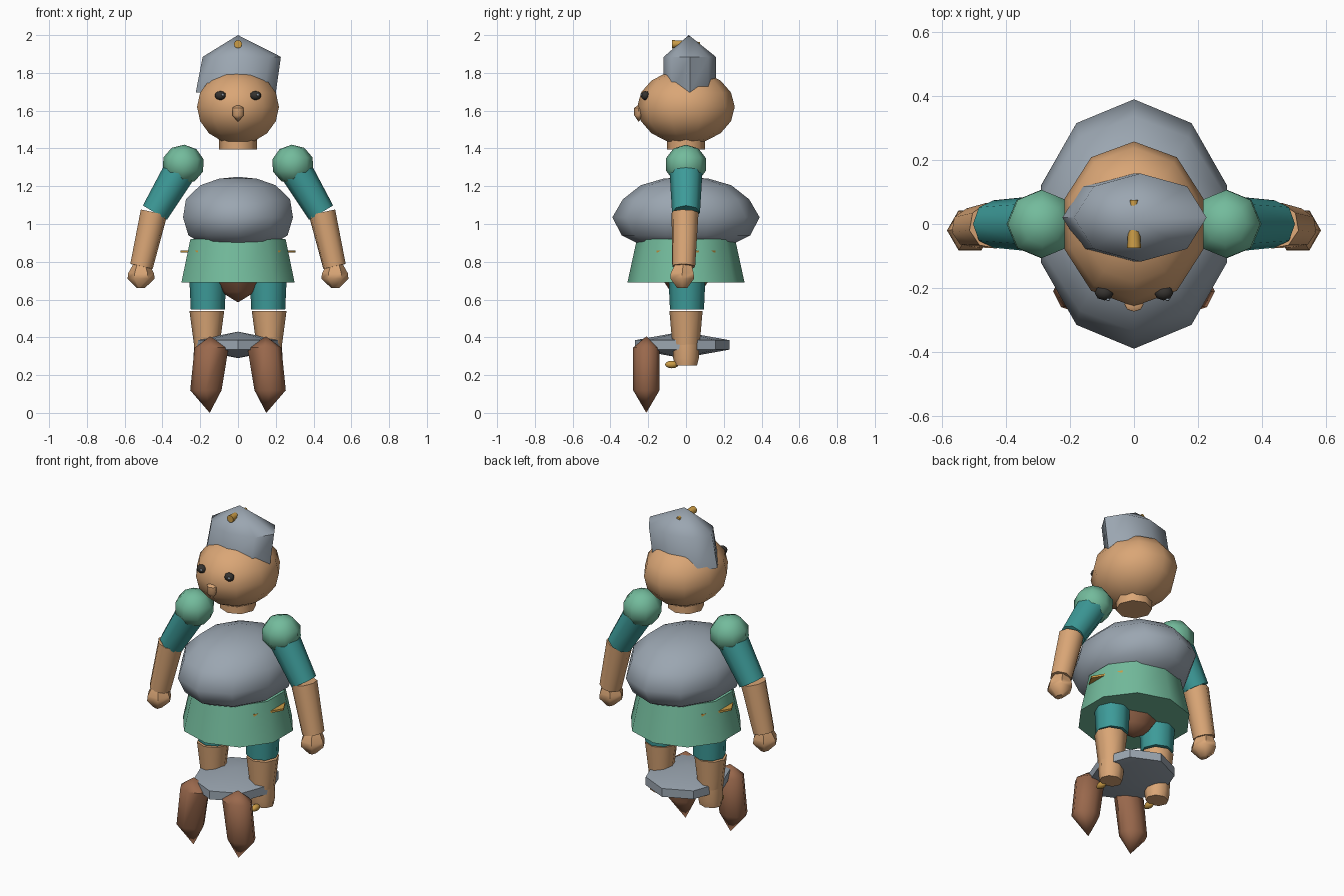
import bpy, bmesh, math
from mathutils import Vector

if "Cube" in bpy.data.objects:
    bpy.data.objects.remove(bpy.data.objects["Cube"])


def material(name, hexcode):
    def lin(c):
        return c / 12.92 if c <= 0.04045 else ((c + 0.055) / 1.055) ** 2.4
    m = bpy.data.materials.new(name)
    rgb = [int(hexcode[i:i + 2], 16) / 255 for i in (0, 2, 4)]
    m.diffuse_color = (*[lin(c) for c in rgb], 1)
    m.use_nodes = True
    m.node_tree.nodes["Principled BSDF"].inputs["Base Color"].default_value = m.diffuse_color
    return m


SKIN = material("skin", "DAA676")
GREY = material("steel grey", "9BA6B1")
GREEN = material("soft green", "73BB9C")
TEAL = material("teal", "3D9B99")
BROWN = material("leather brown", "99684C")
GOLD = material("gold", "CB9C46")
DARK = material("eye dark", "35322F")


def loft(name, rings, mat, n=8, phase=0.0, axis=(0, 0, 1), angle=50):
    """Skin a stack of elliptical rings (centre, rx, ry) set across an axis."""
    q = Vector((0, 0, 1)).rotation_difference(Vector(axis))
    bm = bmesh.new()
    loops = []
    for c, rx, ry in rings:
        c = Vector(c)
        if rx == 0:
            loops.append([bm.verts.new(c)])
            continue
        ts = [phase + 2 * math.pi * i / n for i in range(n)]
        loops.append([bm.verts.new(c + q @ Vector((rx * math.cos(t), ry * math.sin(t), 0)))
                      for t in ts])
    for a, b in zip(loops, loops[1:]):
        for i in range(n):
            j = (i + 1) % n
            quad = [a[i % len(a)], a[j % len(a)], b[j % len(b)], b[i % len(b)]]
            bm.faces.new(list(dict.fromkeys(quad)))
    for end in (loops[0], loops[-1]):
        if len(end) > 2:
            bm.faces.new(end)
    bmesh.ops.recalc_face_normals(bm, faces=bm.faces)
    me = bpy.data.meshes.new(name)
    bm.to_mesh(me)
    bm.free()
    me.materials.append(mat)
    ob = bpy.data.objects.new(name, me)
    bpy.context.collection.objects.link(ob)
    bpy.ops.object.select_all(action='DESELECT')
    ob.select_set(True)
    bpy.context.view_layer.objects.active = ob
    bpy.ops.object.shade_smooth_by_angle(angle=math.radians(angle))
    return ob


def limb(name, a, b, r1, r2, mat, n=8):
    d = (Vector(b) - Vector(a)).normalized()
    return loft(name, [(a, r1, r1), (b, r2, r2)], mat, n, 0, d)


def ball(name, c, r, mat, n=8, rows=6, phase=0.0, axis=(0, 0, 1)):
    d = Vector(axis).normalized()
    rings = []
    for k in range(rows + 1):
        t = math.pi * k / rows
        s = math.sin(t) if 0 < k < rows else 0
        rings.append((Vector(c) - d * r[2] * math.cos(t), r[0] * s, r[1] * s))
    return loft(name, rings, mat, n, phase, axis, 60)


UP = math.pi / 2

# Head, neck and nose
ball("head", (0, 0, 1.62), (0.228, 0.258, 0.198), SKIN, 10, 8, UP)
loft("neck", [((0, 0, 1.395), 0.1, 0.1), ((0, 0, 1.47), 0.1, 0.1)], SKIN)
loft("nose", [((0, -0.25, 1.54), 0, 0), ((0, -0.252, 1.575), 0.03, 0.022),
              ((0, -0.25, 1.615), 0.03, 0.024), ((0, -0.245, 1.635), 0, 0)], SKIN, 8)

# Cap: leaning oval band with a pointed crown and a stud through it
loft("cap", [((-0.012, 0.02, 1.695), 0.212, 0.138), ((0.02, 0.02, 1.885), 0.207, 0.138),
             ((0, 0.015, 2.0), 0, 0)], GREY, 8, 0, (0, 0, 1), 60)
limb("cap_stud", (0, -0.075, 1.952), (0, 0.075, 1.952), 0.022, 0.012, GOLD)

# Rounded chest
loft("torso", [((0, 0, 0.875), 0.15, 0.19), ((0, 0, 0.895), 0.2, 0.25),
               ((0, 0, 0.94), 0.276, 0.34), ((0, 0, 1.035), 0.306, 0.39),
               ((0, 0, 1.13), 0.29, 0.335), ((0, 0, 1.205), 0.21, 0.24),
               ((0, 0, 1.24), 0.105, 0.12), ((0, 0, 1.25), 0, 0)],
     GREY, 10, UP, (0, 0, 1), 70)

# Skirt with belt and hip piece
loft("skirt", [((0, 0, 0.69), 0.315, 0.31), ((0, 0, 0.92), 0.265, 0.26)], GREEN, 10, UP)
loft("belt", [((0, 0, 0.849), 0.305, 0.22), ((0, 0, 0.861), 0.305, 0.22)], GOLD, 8)
loft("hip_piece", [((0, 0, 0.585), 0, 0), ((0, 0, 0.64), 0.09, 0.08),
                   ((0, 0, 0.7), 0.14, 0.12)], BROWN, 8)

# Flat lens-shaped plate between the shins
loft("shin_plate", [((0, -0.02, 0.29), 0, 0), ((0, -0.02, 0.335), 0.225, 0.25),
                    ((0, -0.02, 0.385), 0.225, 0.25), ((0, -0.02, 0.43), 0, 0)],
     GREY, 8, UP, (0, 0, 1), 40)

# Paired parts
for side, s in (("left", 1), ("right", -1)):
    # Eyes with a small glint
    ball(side + "_eye", (s * 0.093, -0.215, 1.68), (0.03, 0.024, 0.024), DARK)
    ball(side + "_eye_glint", (s * 0.093 + 0.012, -0.236, 1.684), (0.007, 0.005, 0.007),
         GREY, 6, 4)

    # Arms
    shoulder = (s * 0.29, 0, 1.315)
    elbow = (s * 0.44, 0, 1.06)
    wrist = (s * 0.511, -0.012, 0.775)
    ball(side + "_shoulder", shoulder, (0.112, 0.112, 0.105), GREEN, 8, 5, 0, (-s * 0.05, 0, 1))
    limb(side + "_upper_arm", (s * 0.30, 0, 1.295), elbow, 0.088, 0.074, TEAL)
    limb(side + "_forearm", (s * 0.445, -0.005, 1.06), wrist, 0.073, 0.062, SKIN)
    loft(side + "_hand", [((s * 0.515, -0.02, 0.66), 0.02, 0.03),
                          ((s * 0.513, -0.02, 0.71), 0.072, 0.072),
                          ((s * 0.513, -0.02, 0.74), 0.068, 0.07),
                          ((s * 0.513, -0.015, 0.787), 0.042, 0.05)], SKIN, 6)

    # Legs
    loft(side + "_thigh", [((s * 0.16, 0.005, 0.548), 0.09, 0.09),
                           ((s * 0.16, 0.005, 0.72), 0.098, 0.098)], TEAL)
    loft(side + "_shin", [((s * 0.165, 0, 0.36), 0.068, 0.072),
                          ((s * 0.165, 0, 0.54), 0.092, 0.088)], SKIN)
    loft(side + "_foot", [((s * 0.165, 0, 0.25), 0.065, 0.058),
                          ((s * 0.165, 0, 0.29), 0.07, 0.068),
                          ((s * 0.165, 0, 0.37), 0.068, 0.072)], SKIN)
    ball(side + "_ankle_pin", (s * 0.17, -0.075, 0.256), (0.02, 0.02, 0.036), GOLD, 8, 6, 0,
         (0, 1, 0))

    # Free-standing pointed boot, splayed outward at the bottom
    loft(side + "_boot", [((s * 0.15, -0.21, 0.0), 0, 0), ((s * 0.17, -0.21, 0.12), 0.083, 0.07),
                          ((s * 0.14, -0.21, 0.345), 0.09, 0.07),
                          ((s * 0.148, -0.21, 0.405), 0, 0)], BROWN, 8)
